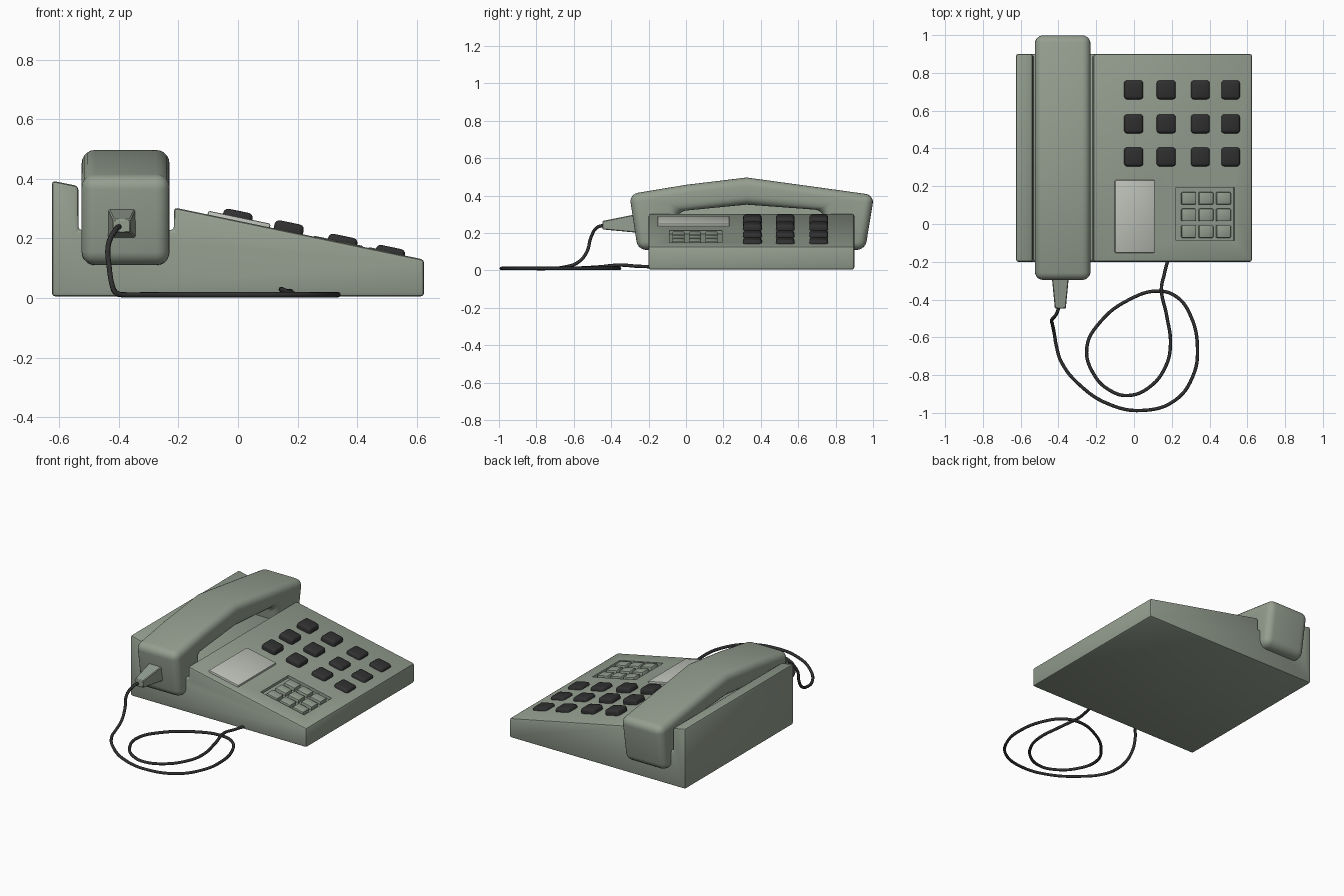
import bpy, bmesh, math
from mathutils import Matrix, Vector

if "Cube" in bpy.data.objects:
    bpy.data.objects.remove(bpy.data.objects["Cube"])


def material(name, rgb):
    m = bpy.data.materials.new(name)
    m.diffuse_color = (*rgb, 1)
    m.use_nodes = True
    m.node_tree.nodes["Principled BSDF"].inputs["Base Color"].default_value = m.diffuse_color
    return m


GREEN = material("grey_green_plastic", (0.30, 0.345, 0.28))
DARK = material("dark_rubber", (0.03, 0.03, 0.03))
CARD = material("pale_grey_card", (0.53, 0.55, 0.50))

TILT = math.atan(0.208)


def slope_z(x):
    """Height of the sloping keypad panel at x."""
    return 0.304 - 0.208 * (x + 0.215)


def add_object(name, bm, mat, bevel=0, segments=2):
    bmesh.ops.recalc_face_normals(bm, faces=bm.faces)
    me = bpy.data.meshes.new(name)
    bm.to_mesh(me)
    bm.free()
    ob = bpy.data.objects.new(name, me)
    bpy.context.collection.objects.link(ob)
    me.materials.append(mat)
    bpy.ops.object.select_all(action='DESELECT')
    bpy.context.view_layer.objects.active = ob
    ob.select_set(True)
    if bevel:
        mod = ob.modifiers.new("bevel", 'BEVEL')
        mod.width, mod.segments = bevel, segments
        mod.limit_method, mod.angle_limit = 'ANGLE', math.radians(30)
        bpy.ops.object.modifier_apply(modifier=mod.name)
    bpy.ops.object.shade_smooth_by_angle(angle=math.radians(35))
    return ob


def extrude(name, points, offset, mat, bevel, segments):
    bm = bmesh.new()
    face = bm.faces.new([bm.verts.new(p) for p in points])
    new = bmesh.ops.extrude_face_region(bm, geom=[face])["geom"]
    bmesh.ops.translate(bm, vec=offset,
                        verts=[v for v in new if isinstance(v, bmesh.types.BMVert)])
    return add_object(name, bm, mat, bevel, segments)


def sloped_box(name, x, y, size, top, mat, bevel=0, segments=2):
    """Box lying on the slope, its top face `top` above the panel."""
    bm = bmesh.new()
    bmesh.ops.create_cube(bm, size=1)
    bmesh.ops.transform(bm, verts=bm.verts, matrix=(
        Matrix.Translation((x, y, slope_z(x) + top))
        @ Matrix.Rotation(TILT, 4, 'Y')
        @ Matrix.Translation((0, 0, -size[2] / 2))
        @ Matrix.Diagonal((*size, 1))))
    return add_object(name, bm, mat, bevel, segments)


# Wedge body with the handset trough
profile = [(-0.625, 0.005), (-0.625, 0.394), (-0.536, 0.376), (-0.536, 0.228),
           (-0.215, 0.228), (-0.215, 0.304), (0.625, 0.129), (0.625, 0.005)]
body = extrude("phone_body", [(x, -0.2, z) for x, z in profile],
               Vector((0, 1.1, 0)), GREEN, 0.012, 2)

# Recess for the small keypad
cutter = sloped_box("recess_cutter", 0.385, 0.053, (0.315, 0.28, 0.06), 0.042, GREEN)
cutter.hide_render = True
cut = body.modifiers.new("recess", 'BOOLEAN')
cut.object, cut.operation, cut.solver = cutter, 'DIFFERENCE', 'EXACT'
bpy.context.view_layer.objects.active = body
bpy.ops.object.modifier_apply(modifier=cut.name)
bpy.data.objects.remove(cutter)

# Small keypad buttons
for i, x in enumerate((0.292, 0.383, 0.476)):
    for j, y in enumerate((-0.04, 0.048, 0.136)):
        sloped_box(f"small_button_{i}_{j}", x, y, (0.078, 0.066, 0.04), 0.003,
                   GREEN, 0.006, 2)

# Large dark keys
for i, (x, top) in enumerate(((0.003, 0.034), (0.175, 0.031), (0.355, 0.023), (0.515, 0.019))):
    for j, y in enumerate((0.355, 0.53, 0.71)):
        sloped_box(f"dark_key_{i}_{j}", x, y, (0.1, 0.1, 0.07), top, DARK, 0.016, 3)

# Label card
sloped_box("label_card", 0.005, 0.04, (0.214, 0.385, 0.03), 0.013, CARD, 0.006, 2)

# Handset
side = [(-0.303, 0.408), (0.0, 0.458), (0.324, 0.497), (0.705, 0.445),
        (1.006, 0.403), (0.958, 0.11), (0.752, 0.11), (0.735, 0.322),
        (0.324, 0.352), (-0.045, 0.316), (-0.062, 0.11), (-0.258, 0.11)]
extrude("handset", [(-0.525, y, z) for y, z in side], Vector((0.295, 0, 0)), GREEN, 0.045, 5)

# Tapered cord sleeve on the handset
bm = bmesh.new()
bmesh.ops.create_cube(bm, size=1)
for v in bm.verts:
    front = v.co.y < 0
    w, h, zc = (0.058, 0.045, 0.242) if front else (0.094, 0.1, 0.252)
    v.co = (-0.39 + v.co.x * w, -0.447 if front else -0.26, zc + v.co.z * h)
add_object("cord_sleeve", bm, GREEN, 0.004, 1)

# Cord: drops from the sleeve, loops on the table and enters the body
drop = [(-0.395, -0.43, 0.242), (-0.41, -0.475, 0.23), (-0.435, -0.507, 0.18),
        (-0.432, -0.53, 0.1), (-0.423, -0.575, 0.045), (-0.41, -0.65, 0.018)]
loop = [(-0.385, -0.73), (-0.29, -0.85), (-0.13, -0.955), (0.045, -0.987),
        (0.215, -0.935), (0.31, -0.81), (0.336, -0.655), (0.297, -0.48),
        (0.225, -0.385), (0.13, -0.355), (-0.025, -0.4), (-0.18, -0.52),
        (-0.25, -0.655), (-0.21, -0.8), (-0.12, -0.885), (-0.03, -0.908),
        (0.08, -0.865), (0.167, -0.755), (0.193, -0.64)]
tail = [(0.172, -0.48, 0.018), (0.145, -0.345, 0.029), (0.16, -0.267, 0.023), (0.182, -0.18, 0.02)]
path = drop + [(x, y, 0.011) for x, y in loop] + tail
curve = bpy.data.curves.new("cord", 'CURVE')
curve.dimensions = '3D'
curve.bevel_depth, curve.bevel_resolution, curve.resolution_u = 0.009, 2, 6
curve.use_fill_caps = True
spline = curve.splines.new('BEZIER')
spline.bezier_points.add(len(path) - 1)
for p, co in zip(spline.bezier_points, path):
    p.co = co
    p.handle_left_type = p.handle_right_type = 'AUTO'
curve.materials.append(DARK)
cord = bpy.data.objects.new("cord", curve)
bpy.context.collection.objects.link(cord)
